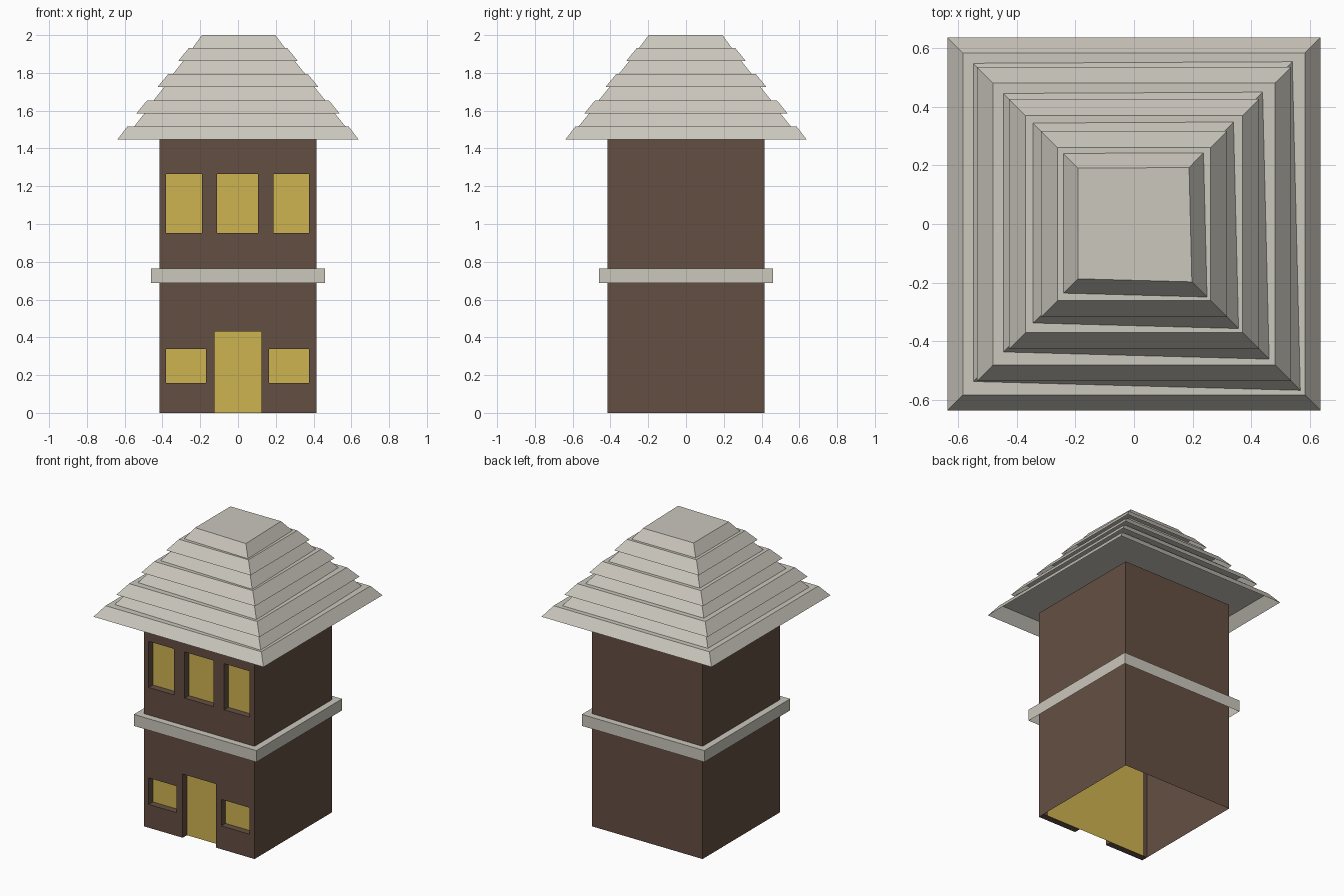
import bpy

if "Cube" in bpy.data.objects:
    bpy.data.objects.remove(bpy.data.objects["Cube"])

def material(name, rgb):
    lin = [((c / 255 + 0.055) / 1.055) ** 2.4 for c in rgb]
    m = bpy.data.materials.new(name)
    m.diffuse_color = (*lin, 1)
    m.use_nodes = True
    m.node_tree.nodes["Principled BSDF"].inputs["Base Color"].default_value = m.diffuse_color
    return m

BROWN = material("brown wall", (100, 79, 66))
STONE = material("pale stone", (203, 199, 189))
YELLOW = material("yellow glow", (206, 180, 80))

def add(name, verts, faces, mat):
    me = bpy.data.meshes.new(name)
    me.from_pydata(verts, [], faces)
    me.materials.append(mat)
    ob = bpy.data.objects.new(name, me)
    bpy.context.collection.objects.link(ob)
    return ob

# Open-bottomed block: lower and upper outlines (front left, front right, back right, back left)
def block(name, low, high, z0, z1, mat, front=True):
    verts = [(x, y, z0) for x, y in low] + [(x, y, z1) for x, y in high]
    faces = [(i, (i + 1) % 4, (i + 1) % 4 + 4, i + 4) for i in range(4)] + [(4, 5, 6, 7)]
    return add(name, verts, faces if front else faces[1:], mat)

EVEN = [(-1, -1), (1, -1), (1, 1), (-1, 1)]
UNEVEN = [(-1, -0.98), (1.035, -1.035), (0.985, 1.01), (-1, 1)]

def outline(r, shape=EVEN):
    return [(x * r, y * r) for x, y in shape]

W, DEPTH, TOP = 0.415, 0.045, 1.448
INNER = -W + DEPTH

# Side walls, back wall and ceiling
shell = [(-W, INNER), (W, INNER), (W, W), (-W, W)]
block("house_walls", shell, shell, 0, TOP, BROWN, front=False)

# Front wall with door and window openings (x0, x1, z0, z1)
openings = [(-0.125, 0.125, 0, 0.432), (-0.38, -0.17, 0.158, 0.338), (0.165, 0.377, 0.158, 0.338),
            (-0.38, -0.19, 0.952, 1.265), (-0.11, 0.105, 0.952, 1.265), (0.187, 0.377, 0.952, 1.265)]
xs = sorted({-W, W} | {v for o in openings for v in o[:2]})
zs = sorted({0, TOP} | {v for o in openings for v in o[2:]})
nx = len(xs)
faces = []
for j in range(len(zs) - 1):
    for i in range(nx - 1):
        cx, cz = (xs[i] + xs[i + 1]) / 2, (zs[j] + zs[j + 1]) / 2
        if not any(a < cx < b and c < cz < d for a, b, c, d in openings):
            k = j * nx + i
            faces.append((k, k + 1, k + 1 + nx, k + nx))
front = add("front_wall", [(x, -W, z) for z in zs for x in xs], faces, BROWN)
solid = front.modifiers.new("thickness", 'SOLIDIFY')
solid.thickness = DEPTH
solid.offset = -1

# Yellow panel behind the openings, and the door panel on its inner side
def panel(name, x, y, z):
    add(name, [(-x, y, 0), (x, y, 0), (x, y, z), (-x, y, z)], [(0, 1, 2, 3)], YELLOW)

panel("window_panel", 0.382, INNER + 0.001, 1.40)
panel("door_panel", 0.125, INNER + 0.007, 0.432)

# Stone band between the floors
block("floor_band", outline(0.46), outline(0.46), 0.687, 0.765, STONE)

# Roof tiers: lower half-width, upper half-width, outline shape
tiers = [(0.638, 0.585, EVEN), (0.549, 0.495, UNEVEN), (0.537, 0.481, EVEN), (0.446, 0.392, UNEVEN),
         (0.427, 0.370, EVEN), (0.345, 0.291, UNEVEN), (0.317, 0.261, EVEN), (0.241, 0.191, UNEVEN)]
step = (2 - TOP) / len(tiers)
for n, (r0, r1, shape) in enumerate(tiers):
    z = TOP + n * step
    block(f"roof_tier_{n + 1}", outline(r0, shape), outline(r1, shape), z, z + step, STONE)
